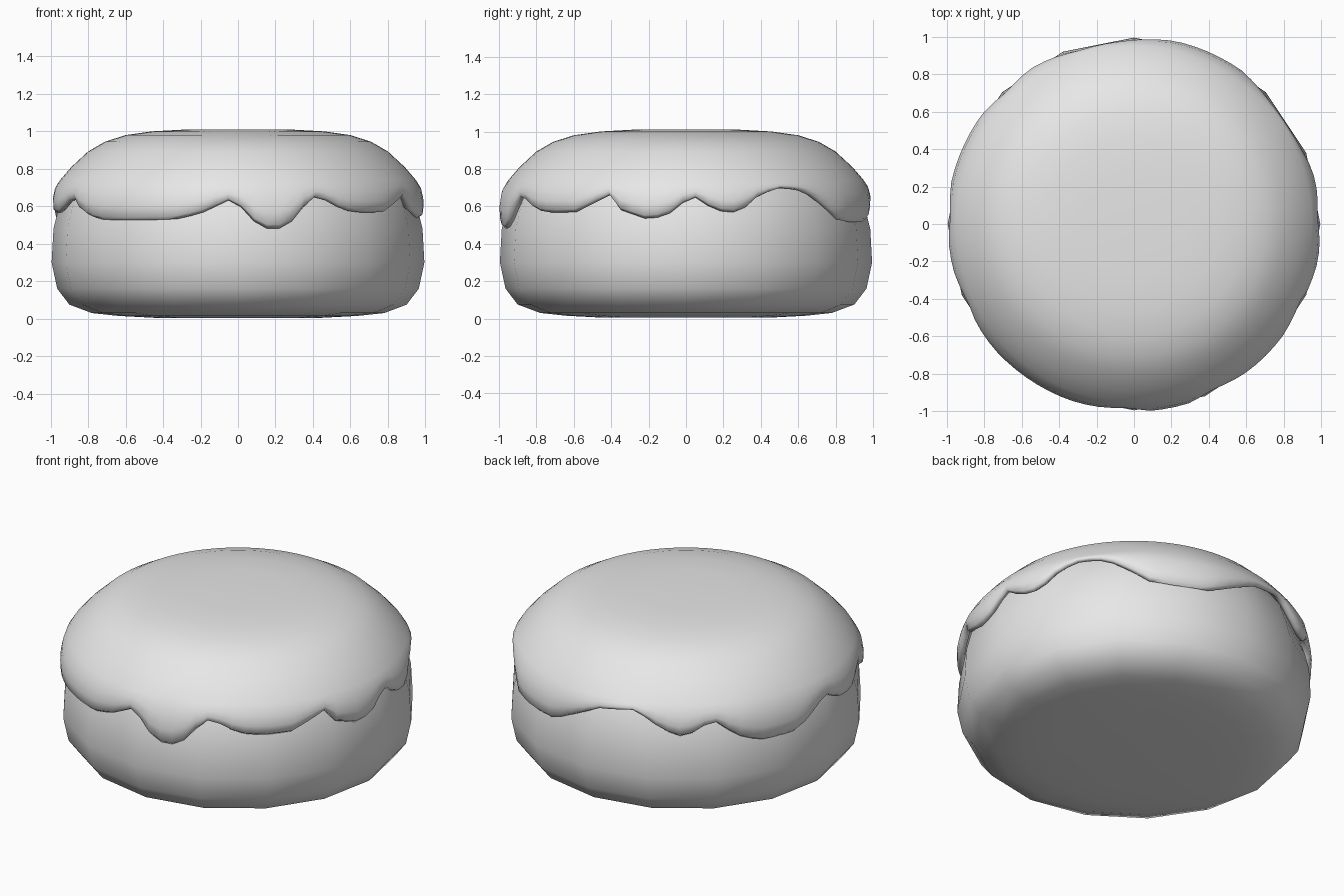
import bpy, bmesh, math

if "Cube" in bpy.data.objects:
    bpy.data.objects.remove(bpy.data.objects["Cube"])

grey = bpy.data.materials.new("plain grey")
grey.diffuse_color = (0.8, 0.8, 0.8, 1)
grey.use_nodes = True
grey.node_tree.nodes["Principled BSDF"].inputs["Base Color"].default_value = grey.diffuse_color


def loft(name, rings, angles, angle):
    """Bridge rings of (radius, height) points into a closed skin."""
    bm = bmesh.new()
    n = len(angles)
    loops = [[bm.verts.new((r * math.cos(a), r * math.sin(a), z))
              for (r, z), a in zip(ring, angles)] for ring in rings]
    for low, high in zip(loops, loops[1:]):
        for i in range(n):
            j = (i + 1) % n
            bm.faces.new((low[i], low[j], high[j], high[i]))
    bm.faces.new(loops[0][::-1])
    bm.faces.new(loops[-1])
    bmesh.ops.recalc_face_normals(bm, faces=bm.faces)
    mesh = bpy.data.meshes.new(name)
    bm.to_mesh(mesh)
    bm.free()
    ob = bpy.data.objects.new(name, mesh)
    bpy.context.collection.objects.link(ob)
    mesh.materials.append(grey)
    bpy.ops.object.select_all(action='DESELECT')
    ob.select_set(True)
    bpy.context.view_layer.objects.active = ob
    bpy.ops.object.shade_smooth_by_angle(angle=math.radians(angle))
    return ob


# Sponge: sixteen-sided rounded bun that carries on under the icing
SIDES = 16
sponge_profile = [(0.45, 0.005), (0.64, 0.015), (0.78, 0.03), (0.90, 0.075),
                  (0.965, 0.16), (0.995, 0.30), (0.985, 0.48), (0.96, 0.58),
                  (0.92, 0.70), (0.85, 0.80), (0.74, 0.88), (0.58, 0.94),
                  (0.30, 0.965)]
loft("sponge", [[p] * SIDES for p in sponge_profile],
     [math.tau * i / SIDES for i in range(SIDES)], 60)

# Icing drip line: (degrees from +x, height of the lower edge)
DRIPS = [(-25, .66), (-21, .58), (-12, .53), (-6, .55), (2, .66), (6, .61),
         (13, .56), (18, .58), (24, .66), (32, .70), (41, .68), (49, .60),
         (55, .53), (64, .515), (76, .52), (86, .60), (95, .67), (108, .70),
         (115, .62), (122, .56), (126, .57), (134, .65), (142, .55), (150, .50),
         (164, .50), (171, .57), (178, .64), (186, .57), (194, .56), (206, .65),
         (212, .57), (221, .53), (233, .525), (250, .53), (258, .56),
         (268, .64), (272, .58), (276, .50), (281, .47), (286, .50),
         (294, .65), (298, .64), (305, .58), (313, .565), (323, .57), (335, .66)]


def drip(deg):
    for (a, za), (b, zb) in zip(DRIPS, DRIPS[1:]):
        if a <= deg <= b:
            return za + (zb - za) * (deg - a) / (b - a)


SEG = 90
degs = [-25 + 360 * i / SEG for i in range(SEG)]
edges = [drip(d) for d in degs]
# Long drips bulge outwards further than the short ones
bulge = [0.968 + 0.03 * min(1, (0.70 - e) / 0.17) for e in edges]
TOP_Z = 0.74

# Icing: hidden underside, rolled lip, drips, then the domed top
rings = [[(0.30, 0.968)] * SEG, [(0.60, 0.945)] * SEG, [(0.76, 0.88)] * SEG,
         [(0.87, 0.80)] * SEG, [(0.925, 0.72)] * SEG,
         [(b - 0.04, e + 0.015) for b, e in zip(bulge, edges)],
         [(b - 0.02, e) for b, e in zip(bulge, edges)]]
for t, inset in ((0.92, 0.0), (0.65, -0.003), (0.32, 0.008)):
    rings.append([(b - inset, TOP_Z + (e - TOP_Z) * t)
                  for b, e in zip(bulge, edges)])
rings += [[p] * SEG for p in ((0.95, TOP_Z), (0.89, 0.81), (0.80, 0.893),
                              (0.71, 0.945), (0.60, 0.98), (0.46, 1.0),
                              (0.28, 1.01))]
loft("icing", rings, [math.radians(d) for d in degs], 75)
